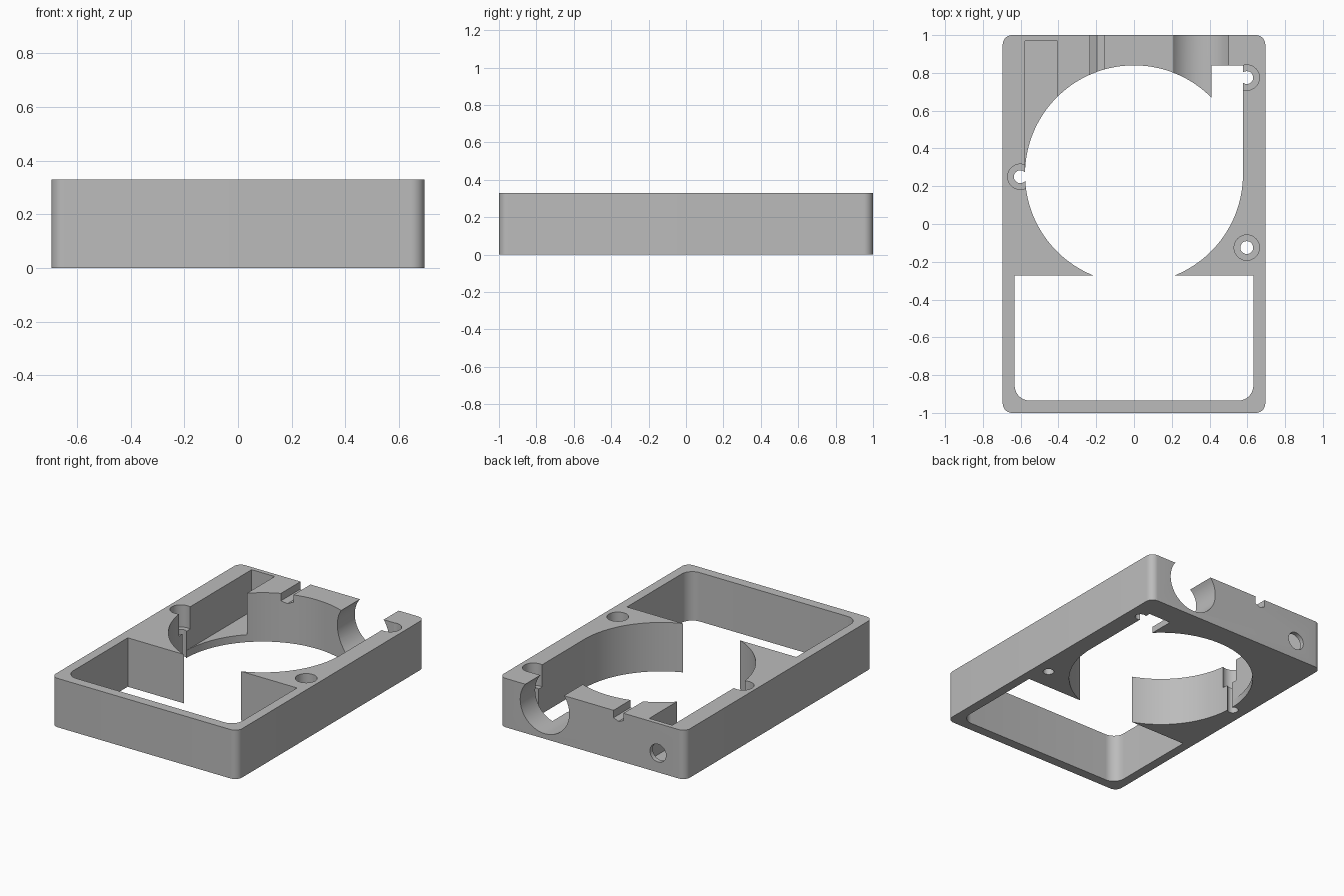
import bpy, bmesh, math
from mathutils import Matrix, Vector

HEIGHT = 0.33
LOW, HIGH = -0.1, 0.5          # overshoot for cuts that pass right through
RING = Vector((0, 0.263))      # centre of the large round opening
RING_R = 0.577

cube = bpy.data.objects.get("Cube")
if cube:
    bpy.data.objects.remove(cube, do_unlink=True)

grey = bpy.data.materials.new("plain_grey")
grey.use_nodes = True
colour = (0.5, 0.5, 0.5, 1)
grey.diffuse_color = colour
grey.node_tree.nodes["Principled BSDF"].inputs["Base Color"].default_value = colour


def rounded_rect(x0, x1, y0, y1, front_r=0, back_r=0, steps=10):
    """Outline, counter-clockwise, with separate front and back corner radii."""
    points = []
    corners = [(x0, y0, 1, 1, front_r, 180), (x1, y0, -1, 1, front_r, 270),
               (x1, y1, -1, -1, back_r, 0), (x0, y1, 1, -1, back_r, 90)]
    for x, y, sx, sy, r, start in corners:
        if r == 0:
            points.append((x, y))
            continue
        for i in range(steps + 1):
            a = math.radians(start + 90 * i / steps)
            points.append((x + sx * r + r * math.cos(a), y + sy * r + r * math.sin(a)))
    return points


def circle(x, y, r, steps=48):
    turn = math.tau / steps
    return [(x + r * math.cos(i * turn), y + r * math.sin(i * turn)) for i in range(steps)]


def prism(name, outline, low, high, along_y=False):
    """Extrude an outline along z, or an (x, z) outline along y."""
    bm = bmesh.new()
    base = bm.faces.new([bm.verts.new((x, y, low)) for x, y in outline])
    top = bmesh.ops.extrude_face_region(bm, geom=[base])["geom"]
    moved = [v for v in top if isinstance(v, bmesh.types.BMVert)]
    bmesh.ops.translate(bm, verts=moved, vec=(0, 0, high - low))
    if along_y:
        swap = Matrix(((1, 0, 0), (0, 0, 1), (0, 1, 0)))
        bmesh.ops.transform(bm, matrix=swap.to_4x4(), verts=bm.verts)
    bmesh.ops.recalc_face_normals(bm, faces=bm.faces)
    mesh = bpy.data.meshes.new(name)
    bm.to_mesh(mesh)
    bm.free()
    obj = bpy.data.objects.new(name, mesh)
    bpy.context.collection.objects.link(obj)
    mesh.materials.append(grey)
    return obj


def cut(body, cutter):
    cutter.hide_render = True
    mod = body.modifiers.new(cutter.name, "BOOLEAN")
    mod.operation = "DIFFERENCE"
    mod.solver = "EXACT"
    mod.object = cutter
    bpy.context.view_layer.objects.active = body
    bpy.ops.object.modifier_apply(modifier=mod.name)
    bpy.data.objects.remove(cutter, do_unlink=True)


# Solid block with rounded upright edges
body = prism("housing_frame", rounded_rect(-0.695, 0.695, -1, 1, 0.05, 0.05), 0, HEIGHT)

# Large round opening and the square corner beside it
cut(body, prism("round_opening", circle(RING.x, RING.y, RING_R, 128), LOW, HIGH))
cut(body, prism("corner_opening", rounded_rect(0.41, RING_R, RING.y, 0.84), LOW, HIGH))

# Front bay, rounded only at the front
cut(body, prism("front_bay", rounded_rect(-0.632, 0.632, -0.935, -0.273, 0.08), LOW, HIGH))

# Deep side pocket that keeps a thin floor, and its round port in the back wall
cut(body, prism("side_pocket", rounded_rect(-RING_R, -0.405, RING.y, 0.97), 0.05, HIGH))
cut(body, prism("back_port", circle(-0.491, 0.13, 0.06), 0.9, 1.1, True))

# Round channel through the back wall, open at the top
cut(body, prism("back_channel", circle(0.355, 0.218, 0.183, 64), 0.4, 1.1, True))

# Narrow wire groove with a shallow pointed floor
groove = [(-0.233, HIGH), (-0.233, 0.28), (-0.196, 0.265), (-0.159, 0.28), (-0.159, HIGH)]
cut(body, prism("wire_groove", groove, 0.6, 1.1, True))

# Counterbored screw holes
for x, y in [(-0.602, 0.25), (0.597, 0.775), (0.597, -0.125)]:
    cut(body, prism("screw_head", circle(x, y, 0.067), 0.18, HIGH))
    cut(body, prism("screw_shaft", circle(x, y, 0.034, 32), LOW, HIGH))

# Smooth the curved walls, keep the edges crisp
bpy.ops.object.select_all(action="DESELECT")
body.select_set(True)
bpy.context.view_layer.objects.active = body
bpy.ops.object.shade_smooth_by_angle(angle=math.radians(30))
